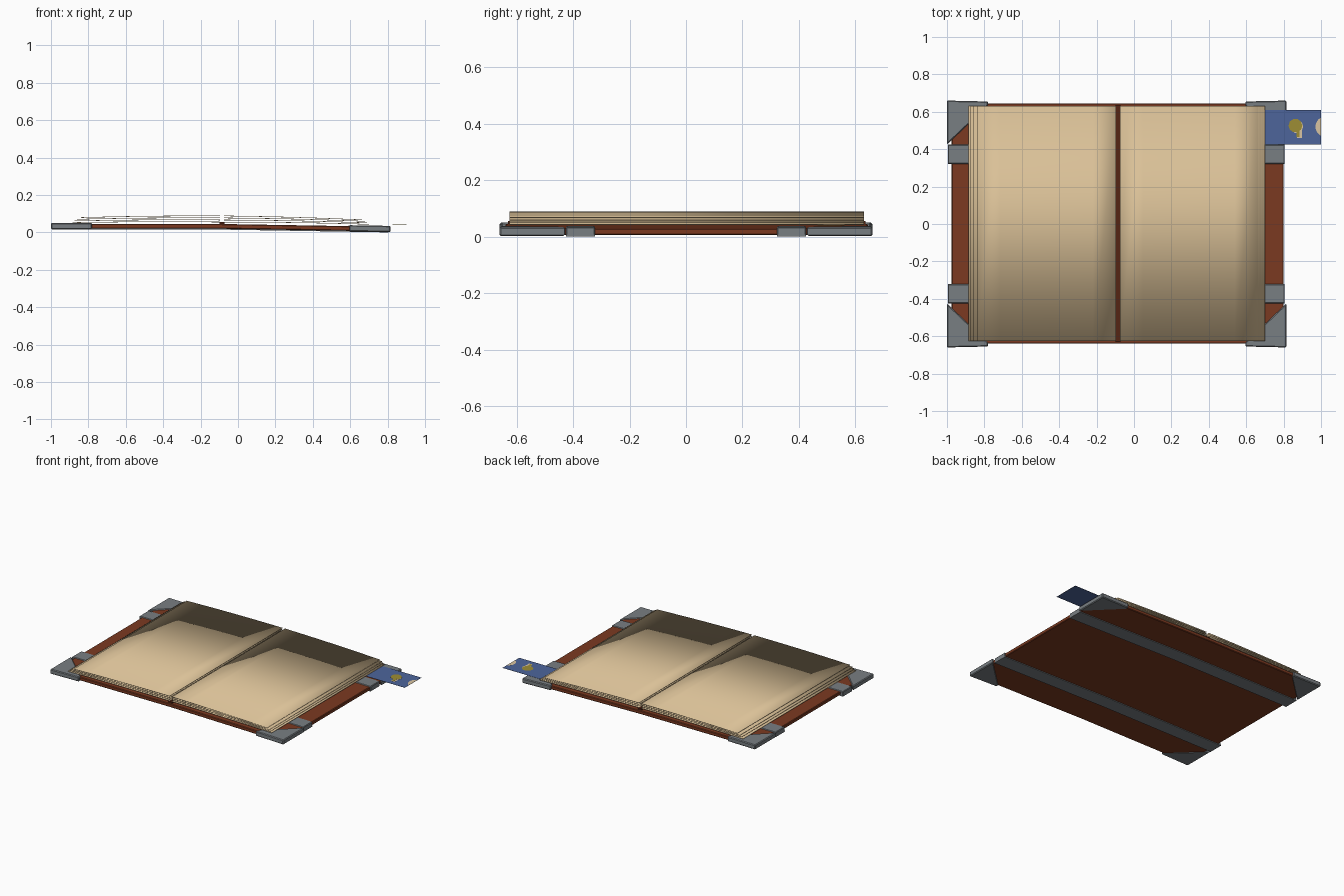
import bpy, bmesh, math
from mathutils import Vector

if "Cube" in bpy.data.objects:
    bpy.data.objects.remove(bpy.data.objects["Cube"], do_unlink=True)

SPINE = -0.085


def material(name, rgb):
    m = bpy.data.materials.new(name)
    m.use_nodes = True
    m.diffuse_color = (*rgb, 1)
    m.node_tree.nodes["Principled BSDF"].inputs["Base Color"].default_value = (*rgb, 1)
    return m


PAPER = material("paper", (0.70, 0.53, 0.31))
LEATHER = material("leather", (0.20, 0.042, 0.015))
DARK = material("dark_leather", (0.09, 0.018, 0.007))
METAL = material("metal", (0.19, 0.21, 0.225))
BLUE = material("blue_ribbon", (0.075, 0.13, 0.33))
GOLD = material("gold", (0.34, 0.27, 0.035))
CREAM = material("cream", (0.70, 0.56, 0.36))


def lean(x):
    """Mid height of the cover: level on one half, falling on the other."""
    return 0.033 - 0.015 * max(0, (x - SPINE) / (0.81 - SPINE))


def finish(name, bm, mat):
    bmesh.ops.recalc_face_normals(bm, faces=bm.faces)
    mesh = bpy.data.meshes.new(name)
    bm.to_mesh(mesh)
    bm.free()
    mesh.materials.append(mat)
    obj = bpy.data.objects.new(name, mesh)
    bpy.context.collection.objects.link(obj)
    return obj


def slab(name, outline, low, high, mat, bevel=0, height=lean):
    """Flat plate from a plan outline that follows the lean of the cover."""
    bm = bmesh.new()
    face = bm.faces.new([bm.verts.new((x, y, low)) for x, y in outline])
    up = bmesh.ops.extrude_face_region(bm, geom=[face])["geom"]
    bmesh.ops.translate(bm, verts=[v for v in up if isinstance(v, bmesh.types.BMVert)],
                        vec=(0, 0, high - low))
    bmesh.ops.bisect_plane(bm, geom=bm.verts[:] + bm.edges[:] + bm.faces[:],
                           plane_co=(SPINE, 0, 0), plane_no=(1, 0, 0))
    for v in bm.verts:
        v.co.z += height(v.co.x)
    obj = finish(name, bm, mat)
    if bevel:
        mod = obj.modifiers.new("bevel", 'BEVEL')
        mod.width, mod.segments = bevel, 1
    return obj


def box(x0, x1, y0, y1):
    return [(x0, y0), (x1, y0), (x1, y1), (x0, y1)]


def sheet(name, x0, z0, x1, z1):
    """Thin gently arched page whose soft shading runs from front to back."""
    steps, thick = 6, 0.003
    top = []
    for i in range(steps + 1):
        t = i / steps
        top.append((x0 + (x1 - x0) * t, z0 + (z1 - z0) * t + 0.003 * math.sin(math.pi * t)))
    ring = top + [(x, z - thick) for x, z in reversed(top)]
    bm = bmesh.new()
    front = [bm.verts.new((x, -0.625, z)) for x, z in ring]
    back = [bm.verts.new((x, 0.63, z)) for x, z in ring]
    bm.faces.new(front)
    bm.faces.new(back)
    for i in range(len(ring)):
        j = (i + 1) % len(ring)
        bm.faces.new((front[i], front[j], back[j], back[i]))
    bmesh.ops.recalc_face_normals(bm, faces=bm.faces)
    for f in bm.faces:
        f.smooth = True
    for e in bm.edges:
        along = abs((e.verts[0].co - e.verts[1].co).normalized().y) > 0.9
        if along and e.calc_face_angle() > 1:
            e.smooth = False
    return finish(name, bm, PAPER)


# Cover and the dark strip in the gutter
slab("cover", box(-0.975, 0.80, -0.64, 0.645), -0.013, 0.012, LEATHER, 0.004)
slab("gutter", box(SPINE - 0.014, SPINE + 0.014, -0.63, 0.635), 0.01, 0.022, DARK)

# Metal straps: a band beneath, folded over at both ends
for side, tag in ((-1, "front"), (1, "back")):
    y0, y1 = sorted((side * 0.322, side * 0.425))
    slab(tag + "_strap", box(-0.995, 0.805, y0, y1), -0.018, -0.011, METAL)
    slab(tag + "_right_strap_end", box(-0.995, -0.78, y0, y1), -0.018, 0.016, METAL, 0.004)
    slab(tag + "_left_strap_end", box(0.59, 0.805, y0, y1), -0.018, 0.016, METAL, 0.004)

# Triangular metal corners
for side, tag in ((-1, "front"), (1, "back")):
    for edge, inward, half in ((-1.0, 1, "right"), (0.815, -1, "left")):
        plan = [(0, 0.66), (0.22, 0.655), (0.22, 0.635), (0, 0.425)]
        plan = [(edge + inward * x, side * y) for x, y in plan]
        slab(tag + "_" + half + "_corner", plan, -0.016, 0.017, METAL, 0.005)

# Pages, each sheet a little narrower than the one beneath
outer_right = (-0.885, -0.873, -0.86, -0.84)
outer_left = (0.70, 0.69, 0.68, 0.662)
for i in range(4):
    spine_z = 0.057 + 0.011 * i
    sheet("right_page_%d" % (i + 1), outer_right[i], 0.054 + 0.009 * i, SPINE - 0.01, spine_z)
    sheet("left_page_%d" % (i + 1), SPINE + 0.01, spine_z, outer_left[i], 0.045 + 0.008 * i)


# Ribbon bookmark with a small gold tree and a cream disc cut by its end
def level(x):
    return 0.039


def disc(cx, cy, r, a0=0, a1=360, n=10):
    return [(cx + r * math.cos(math.radians(a0 + (a1 - a0) * i / n)),
             cy + r * math.sin(math.radians(a0 + (a1 - a0) * i / n)))
            for i in range(n if a1 - a0 == 360 else n + 1)]


slab("bookmark", box(0.60, 1.0, 0.425, 0.61), 0, 0.001, BLUE, 0, level)
slab("tree_rim", disc(0.87, 0.521, 0.035), 0.001, 0.0015, CREAM, 0, level)
slab("tree_trunk_rim", box(0.872, 0.898, 0.46, 0.51), 0.001, 0.0015, CREAM, 0, level)
slab("tree_crown", disc(0.863, 0.526, 0.037), 0.0015, 0.002, GOLD, 0, level)
slab("tree_trunk", box(0.868, 0.886, 0.466, 0.52), 0.0015, 0.002, GOLD, 0, level)
slab("bookmark_disc", disc(1.025, 0.52, 0.055, 117, 243), 0.001, 0.0015, CREAM, 0, level)
